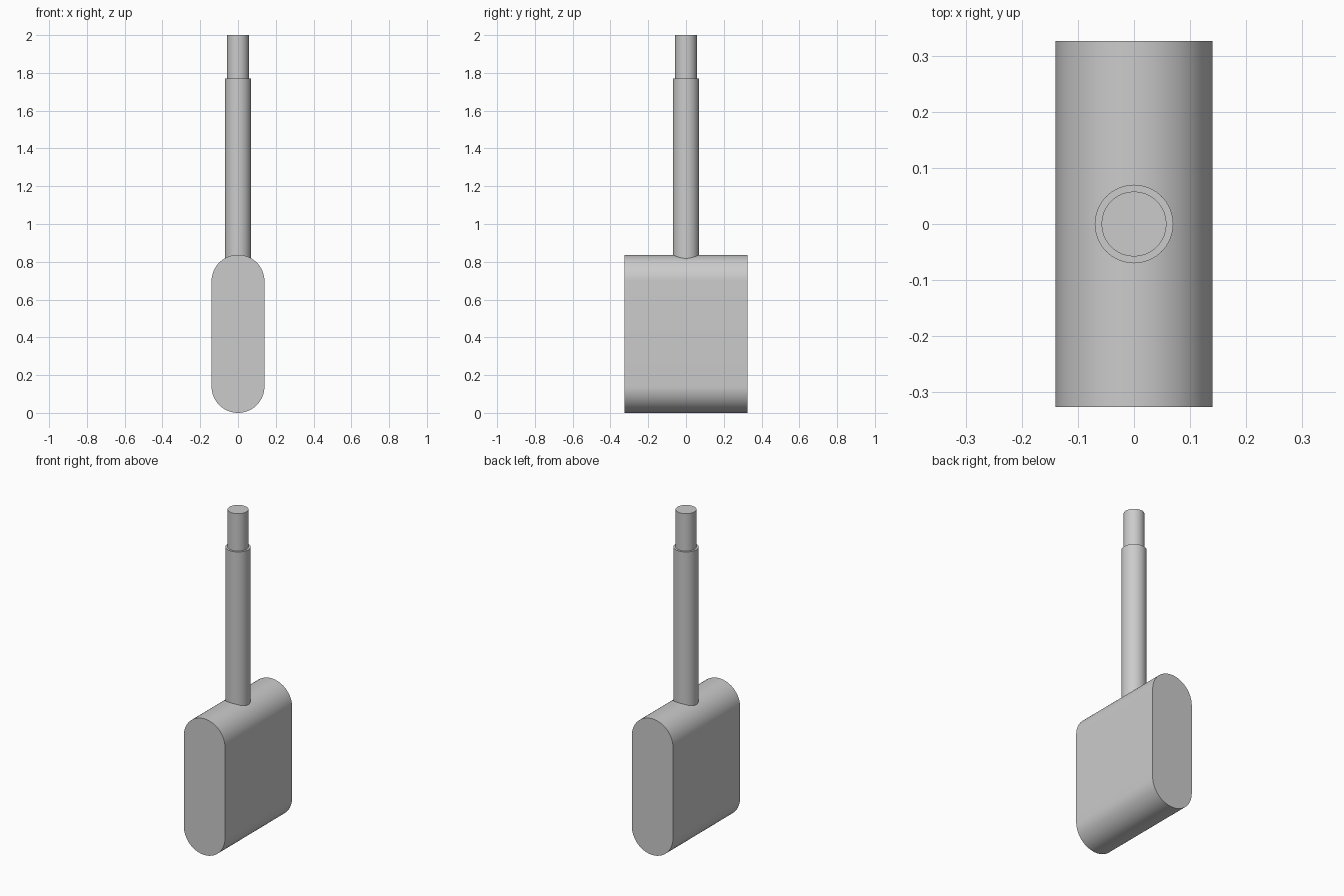
import bpy, bmesh
from math import sin, cos, pi, radians

cube = bpy.data.objects.get("Cube")
if cube:
    bpy.data.objects.remove(cube, do_unlink=True)

grey = bpy.data.materials.new("plain grey")
grey.use_nodes = True
colour = (0.6, 0.6, 0.6, 1)
grey.diffuse_color = colour
grey.node_tree.nodes["Principled BSDF"].inputs["Base Color"].default_value = colour

RADIUS, HEIGHT, DEPTH = 0.14, 0.837, 0.652
SEGMENTS = 32


def finish(name, bm):
    """Turn a bmesh into a grey, smooth-shaded object with sharp rims."""
    bmesh.ops.recalc_face_normals(bm, faces=bm.faces)
    mesh = bpy.data.meshes.new(name)
    bm.to_mesh(mesh)
    bm.free()
    mesh.materials.append(grey)
    obj = bpy.data.objects.new(name, mesh)
    bpy.context.collection.objects.link(obj)
    bpy.ops.object.select_all(action="DESELECT")
    obj.select_set(True)
    bpy.context.view_layer.objects.active = obj
    bpy.ops.object.shade_smooth_by_angle(angle=radians(30))
    return obj


# Body: a stadium profile extruded front to back
bm = bmesh.new()
profile = []
for centre, start in ((HEIGHT - RADIUS, 0), (RADIUS, pi)):
    for i in range(SEGMENTS + 1):
        a = start + pi * i / SEGMENTS
        profile.append(bm.verts.new((RADIUS * cos(a), -DEPTH / 2, centre + RADIUS * sin(a))))
front = bm.faces.new(profile)
extruded = bmesh.ops.extrude_face_region(bm, geom=[front], use_keep_orig=True)
back = [v for v in extruded["geom"] if isinstance(v, bmesh.types.BMVert)]
bmesh.ops.translate(bm, verts=back, vec=(0, DEPTH, 0))
finish("body", bm)

# Shaft and narrower tip: one stepped profile of rings, capped at both ends
bm = bmesh.new()
rings = []
for radius, z in ((0.07, 0.75), (0.07, 1.77), (0.058, 1.77), (0.058, 2.0)):
    rings.append([bm.verts.new((radius * cos(2 * pi * i / SEGMENTS),
                                radius * sin(2 * pi * i / SEGMENTS), z))
                  for i in range(SEGMENTS)])
for low, high in zip(rings, rings[1:]):
    for i in range(SEGMENTS):
        j = (i + 1) % SEGMENTS
        bm.faces.new((low[i], low[j], high[j], high[i]))
bm.faces.new(rings[0])
bm.faces.new(rings[-1])
finish("shaft", bm)
